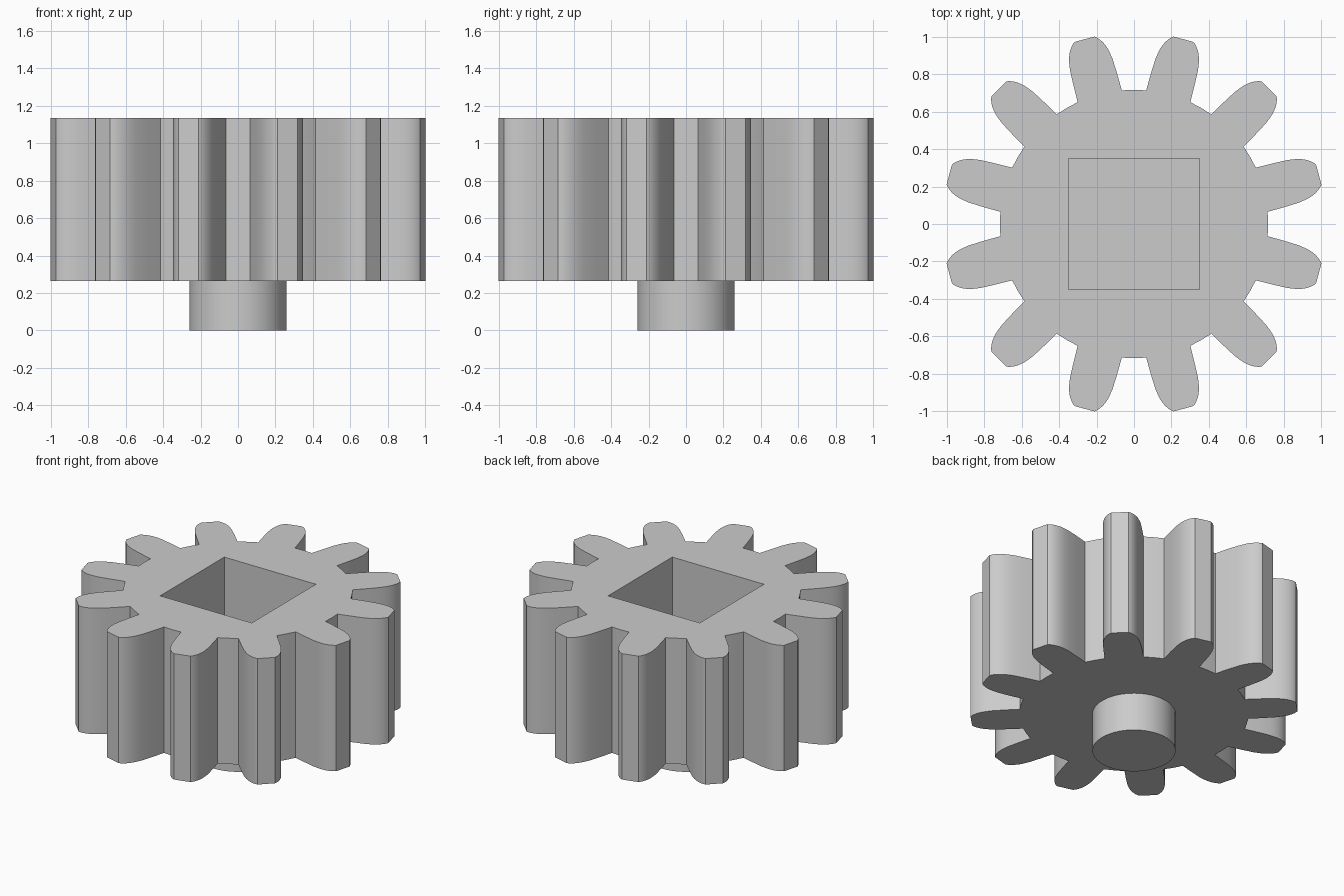
import bpy, bmesh
from math import cos, sin, radians, tau

if "Cube" in bpy.data.objects:
    bpy.data.objects.remove(bpy.data.objects["Cube"], do_unlink=True)

TEETH = 12
GEAR_BOTTOM, GEAR_TOP = 0.265, 1.135
ROOT_RADIUS, HUB_RADIUS = 0.717, 0.26
SOCKET_HALF, SOCKET_FLOOR = 0.35, 0.435

grey = bpy.data.materials.new("plain_grey")
grey.use_nodes = True
colour = (0.6, 0.6, 0.6, 1)
grey.diffuse_color = colour
grey.node_tree.nodes["Principled BSDF"].inputs["Base Color"].default_value = colour


def prism(name, outline, bottom, top):
    """Extrude a closed outline upward into a solid."""
    bm = bmesh.new()
    face = bm.faces.new([bm.verts.new((x, y, bottom)) for x, y in outline])
    ext = bmesh.ops.extrude_face_region(bm, geom=[face], use_keep_orig=True)
    moved = [v for v in ext["geom"] if isinstance(v, bmesh.types.BMVert)]
    bmesh.ops.translate(bm, verts=moved, vec=(0, 0, top - bottom))
    bmesh.ops.recalc_face_normals(bm, faces=bm.faces)
    mesh = bpy.data.meshes.new(name)
    bm.to_mesh(mesh)
    bm.free()
    mesh.materials.append(grey)
    obj = bpy.data.objects.new(name, mesh)
    bpy.context.collection.objects.link(obj)
    return obj


def smooth(obj):
    bpy.ops.object.select_all(action="DESELECT")
    obj.select_set(True)
    bpy.context.view_layer.objects.active = obj
    bpy.ops.object.shade_smooth_by_angle(angle=radians(22))


# Half tooth profile: distance along the tooth, half width
flank = [(0.707, 0.122), (0.80, 0.121), (0.88, 0.118), (0.92, 0.112), (0.95, 0.105),
         (0.98, 0.092), (1.0, 0.079), (1.013, 0.067), (1.0225, 0.055)]
tooth = [(u, -v) for u, v in flank] + [(u, v) for u, v in reversed(flank)]

# Toothed outline, with one root point midway between neighbouring teeth
outline = []
for i in range(TEETH):
    a = tau * (i + 0.5) / TEETH
    outline += [(u * cos(a) - v * sin(a), u * sin(a) + v * cos(a)) for u, v in tooth]
    b = a + tau / TEETH / 2
    outline.append((ROOT_RADIUS * cos(b), ROOT_RADIUS * sin(b)))
gear = prism("gear_body", outline, GEAR_BOTTOM, GEAR_TOP)

# Square blind socket cut into the top
s = SOCKET_HALF
cutter = prism("socket_cutter", [(-s, -s), (s, -s), (s, s), (-s, s)],
               SOCKET_FLOOR, GEAR_TOP + 0.2)
cutter.hide_render = True
cut = gear.modifiers.new("socket", "BOOLEAN")
cut.operation = "DIFFERENCE"
cut.solver = "EXACT"
cut.object = cutter
bpy.context.view_layer.objects.active = gear
bpy.ops.object.modifier_apply(modifier=cut.name)
bpy.data.objects.remove(cutter, do_unlink=True)
smooth(gear)

# Round hub below the gear
ring = [(HUB_RADIUS * cos(tau * i / 64), HUB_RADIUS * sin(tau * i / 64)) for i in range(64)]
hub = prism("bottom_hub", ring, 0, GEAR_BOTTOM)
smooth(hub)
